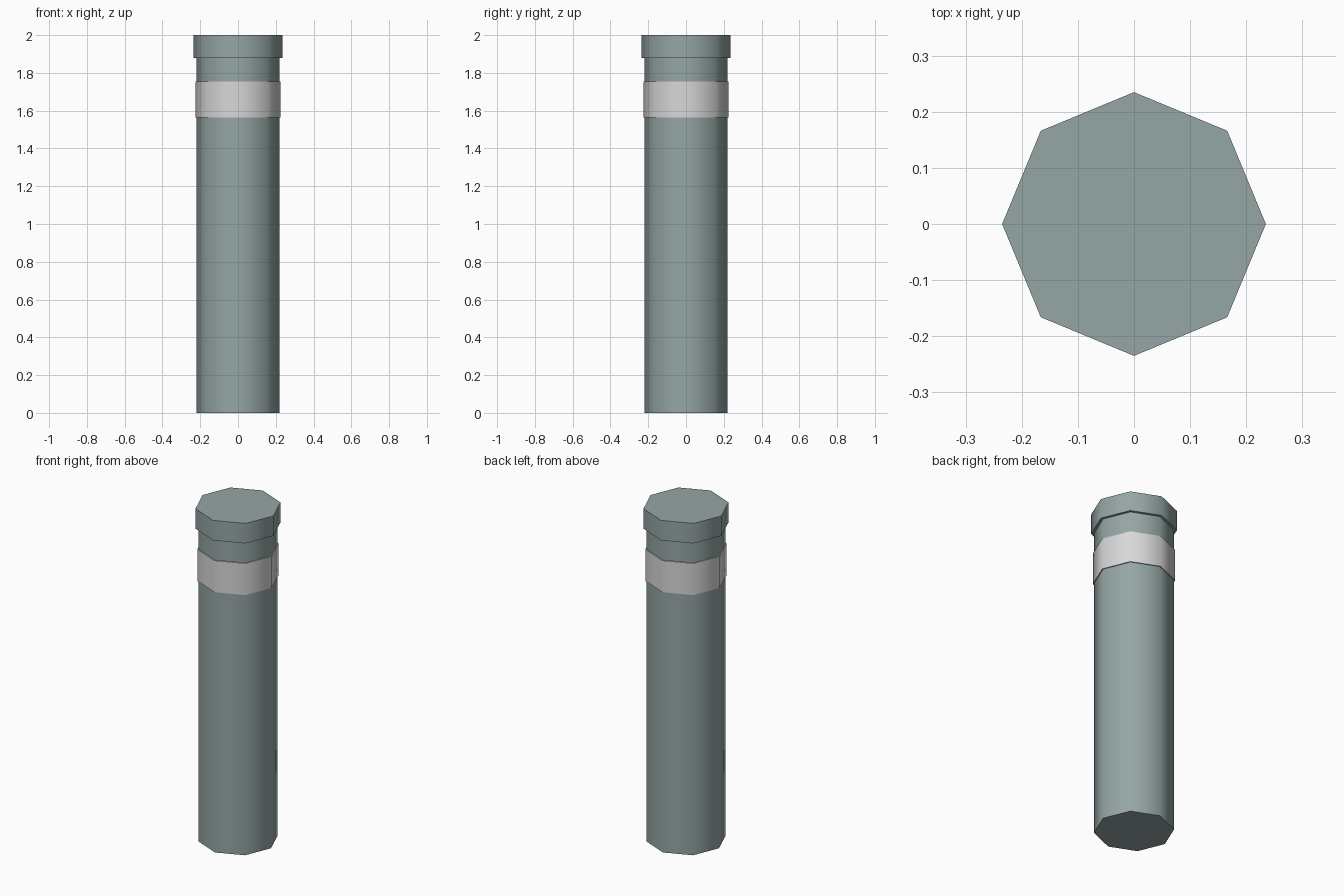
import bpy
import bmesh
import math
from mathutils import Matrix

if "Cube" in bpy.data.objects:
    bpy.data.objects.remove(bpy.data.objects["Cube"])


def material(name, rgb):
    m = bpy.data.materials.new(name)
    m.diffuse_color = (*rgb, 1.0)
    m.use_nodes = True
    m.node_tree.nodes["Principled BSDF"].inputs["Base Color"].default_value = m.diffuse_color
    return m


def octagon_post(name, radius, z0, z1, mat):
    """Eight-sided upright prism with smooth sides and crisp rims."""
    bm = bmesh.new()
    bmesh.ops.create_cone(bm, cap_ends=True, segments=8, radius1=radius,
                          radius2=radius, depth=z1 - z0,
                          matrix=Matrix.Translation((0, 0, (z0 + z1) / 2)))
    for f in bm.faces:
        f.smooth = True
    for e in bm.edges:
        e.smooth = e.calc_face_angle(0) < math.radians(60)
    mesh = bpy.data.meshes.new(name)
    bm.to_mesh(mesh)
    bm.free()
    mesh.materials.append(mat)
    obj = bpy.data.objects.new(name, mesh)
    bpy.context.collection.objects.link(obj)
    return obj


grey = material("grey green metal", (0.30, 0.38, 0.375))
white = material("pale reflective band", (0.68, 0.69, 0.68))

# Post shaft, reflective band and wider cap
octagon_post("post_shaft", 0.219, 0.0, 1.90, grey)
octagon_post("reflective_band", 0.225, 1.565, 1.755, white)
octagon_post("post_cap", 0.235, 1.88, 2.0, grey)
